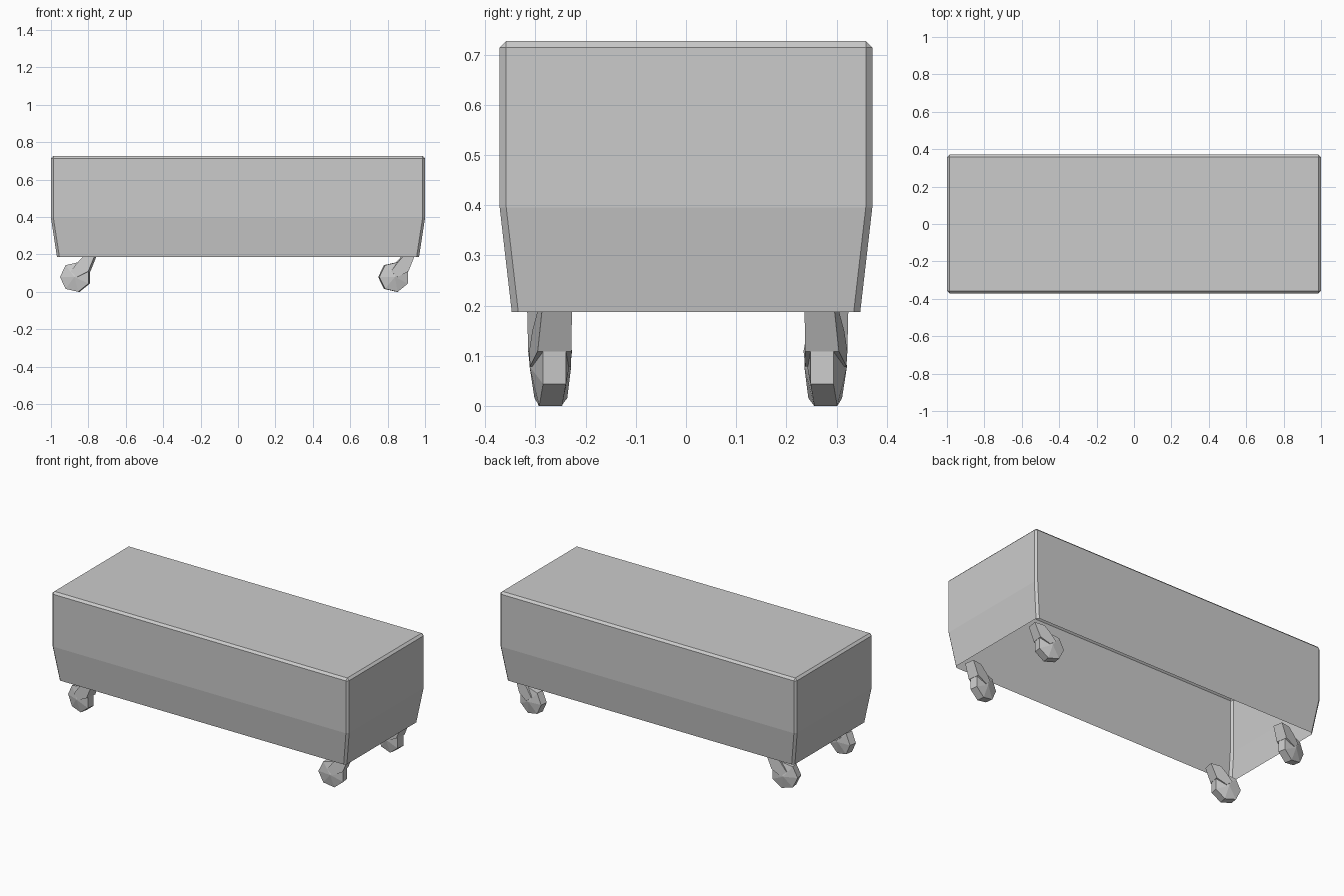
import bpy, bmesh, math
from mathutils import Matrix, Vector

if "Cube" in bpy.data.objects:
    bpy.data.objects.remove(bpy.data.objects["Cube"])

grey = bpy.data.materials.new("light grey")
grey.diffuse_color = (0.6, 0.6, 0.6, 1)
grey.use_nodes = True
grey.node_tree.nodes["Principled BSDF"].inputs["Base Color"].default_value = grey.diffuse_color


def finish(name, bm, matrix=Matrix()):
    bmesh.ops.remove_doubles(bm, verts=bm.verts, dist=1e-5)
    bmesh.ops.recalc_face_normals(bm, faces=bm.faces)
    me = bpy.data.meshes.new(name)
    bm.to_mesh(me)
    bm.free()
    me.materials.append(grey)
    ob = bpy.data.objects.new(name, me)
    ob.matrix_world = matrix
    bpy.context.collection.objects.link(ob)
    return ob


def bridge(bm, a, b):
    n = len(a)
    for i in range(n):
        bm.faces.new((a[i], a[(i + 1) % n], b[(i + 1) % n], b[i]))


# Box shell: cut-corner rings, tapered below, closed top, open underneath
bm = bmesh.new()
rings = []
for z, x, y, c in ((0.187, 0.968, 0.347, 0.013), (0.395, 1, 0.371, 0.013),
                   (0.714, 1, 0.371, 0.013), (0.727, 0.987, 0.358, 0)):
    pts = ((x - c, -y), (x, c - y), (x, y - c), (x - c, y),
           (c - x, y), (-x, y - c), (-x, c - y), (c - x, -y))
    rings.append([bm.verts.new((px, py, z)) for px, py in pts])
for a, b in zip(rings, rings[1:]):
    bridge(bm, a, b)
bm.faces.new(rings[-1])
box = finish("box_body", bm)


# Wheel: seven-sided rim with shallow cone sides
def wheel(name, matrix):
    bm = bmesh.new()
    sides = []
    for s in (-1, 1):
        ring = [bm.verts.new((0.081 * math.cos(math.pi + i * math.tau / 7), s * 0.023,
                              0.081 * math.sin(math.pi + i * math.tau / 7))) for i in range(7)]
        hub = bm.verts.new((0, s * 0.04, 0))
        for i in range(7):
            bm.faces.new((ring[i], ring[(i + 1) % 7], hub))
        sides.append(ring)
    bridge(bm, *sides)
    finish(name, bm, matrix)


# Fork: slanted arm profile, wider at the hub than at the box
def fork(name, matrix):
    bm = bmesh.new()
    profile = ((0.047, 0.112, 0.03), (0.108, 0.112, 0.03), (0.074, 0.03, 0.034),
               (0.015, 0.0, 0.041), (-0.02, 0.03, 0.038), (0.01, 0.07, 0.036))
    sides = [[bm.verts.new((x, s * w, z)) for x, z, w in profile] for s in (-1, 1)]
    bridge(bm, *sides)
    for ring in sides:
        bm.faces.new(ring)
    finish(name, bm, matrix)


# Four casters, all trailing the same way with a slight swivel
for name, x, y, yaw in (("front_left", -0.868, -0.268, -10), ("front_right", 0.833, -0.272, 8),
                        ("back_left", -0.868, 0.275, 10), ("back_right", 0.833, 0.281, -8)):
    m = Matrix.Translation(Vector((x, y, 0.079))) @ Matrix.Rotation(math.radians(yaw), 4, 'Z')
    wheel(name + "_wheel", m)
    fork(name + "_fork", m)
